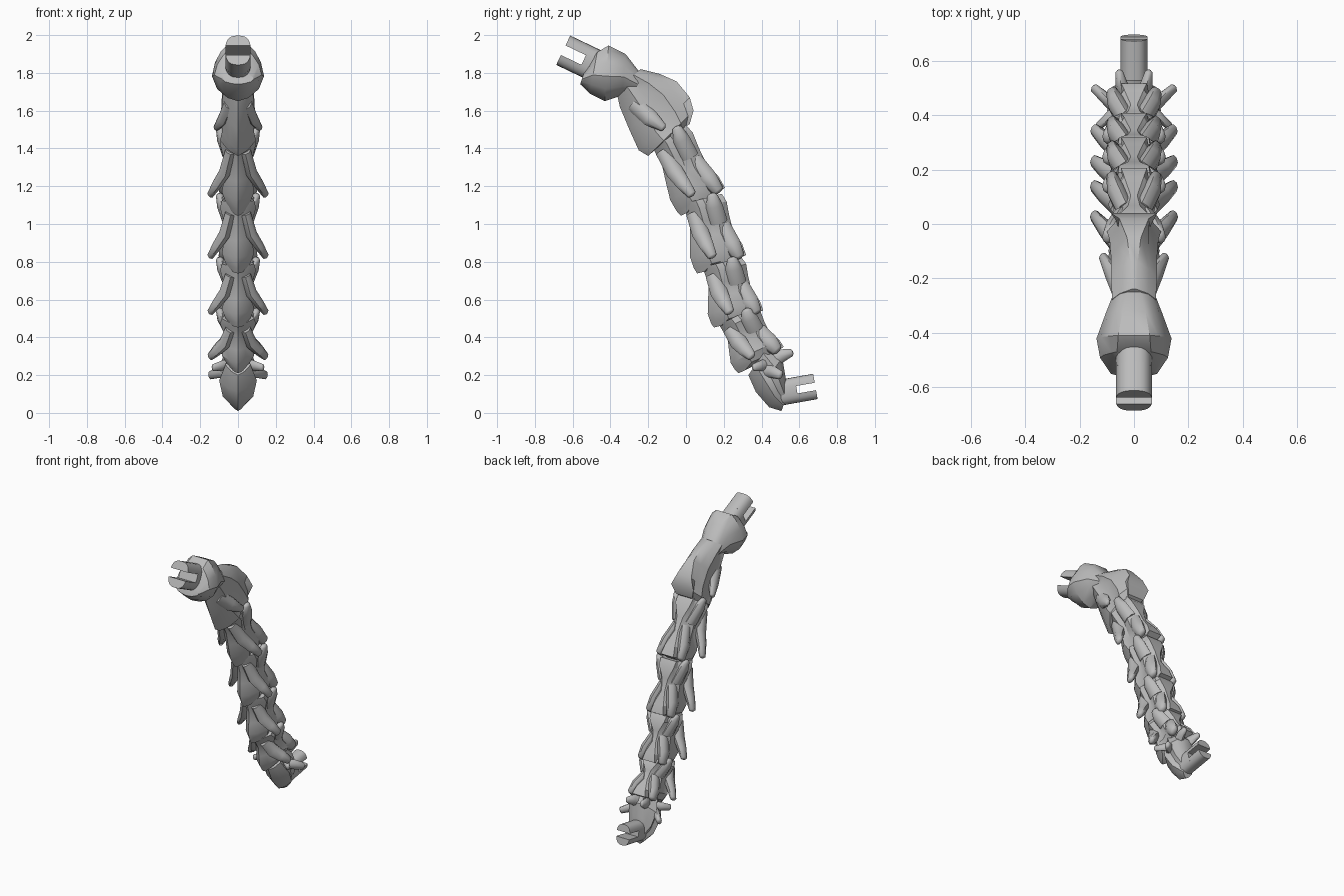
import bpy, bmesh, math
from mathutils import Vector

cube = bpy.data.objects.get("Cube")
if cube:
    bpy.data.objects.remove(cube)

bone = bpy.data.materials.new("bone_grey")
bone.use_nodes = True
GREY = (0.5, 0.5, 0.5, 1)
bone.diffuse_color = GREY
bone.node_tree.nodes["Principled BSDF"].inputs["Base Color"].default_value = GREY

# Half outline of a vertebra: (depth from belly to back, share of half width)
HALF = [(0.12, 0.5), (0.34, 0.95), (0.52, 0.8), (0.72, 1.0), (0.88, 0.65)]
ROUND = [(0.06, 0.4), (0.22, 0.8), (0.45, 1.0), (0.7, 0.88), (0.9, 0.65)]


def loft(name, rings, angle=32):
    """Skin a row of closed rings and cap both ends."""
    bm = bmesh.new()
    rows = [[bm.verts.new(p) for p in ring] for ring in rings]
    n = len(rows[0])
    for a, b in zip(rows, rows[1:]):
        for i in range(n):
            j = (i + 1) % n
            bm.faces.new((a[i], a[j], b[j], b[i]))
    bm.faces.new(rows[0])
    bm.faces.new(rows[-1])
    bmesh.ops.recalc_face_normals(bm, faces=bm.faces)
    mesh = bpy.data.meshes.new(name)
    bm.to_mesh(mesh)
    bm.free()
    mesh.materials.append(bone)
    mesh.polygons.foreach_set("use_smooth", [True] * len(mesh.polygons))
    mesh.set_sharp_from_angle(angle=math.radians(angle))
    obj = bpy.data.objects.new(name, mesh)
    bpy.context.collection.objects.link(obj)


def section(belly, back, width, crest, half):
    """Mirrored cross-section with a belly ridge and a crest of given width."""
    pts = [(t, k * width) for t, k in half] + [(1.0, crest * width)]
    right = [belly.lerp(back, t) + Vector((w, 0, 0)) for t, w in pts]
    left = [Vector((-p.x, p.y, p.z)) for p in reversed(right)]
    return [belly] + right + left


def body(name, stations, half=HALF):
    loft(name, [section(Vector((0, *v)), Vector((0, *d)), w, c, half)
                for v, d, w, c in stations])


def process(name, path, radii):
    """Tapered bony arm growing out of the body, made on both sides."""
    for side, label in ((1, "left"), (-1, "right")):
        pts = [Vector((p[0] * side, p[1], p[2])) for p in path]
        rings = []
        for i, (p, r) in enumerate(zip(pts, radii)):
            along = (pts[min(i + 1, len(pts) - 1)] - pts[max(i - 1, 0)]).normalized()
            u = along.cross(Vector((1, 0, 0))).normalized()
            v = along.cross(u)
            rings.append([p + u * r * math.cos(k * math.pi / 4)
                          + v * r * 0.7 * math.sin(k * math.pi / 4) for k in range(8)])
        tip = pts[-1] + (pts[-1] - pts[-2]).normalized() * radii[-1] * 0.6
        rings.append([tip.lerp(q, 0.5) for q in rings[-1]])
        loft(name + "_" + label, rings, 55)


def fork(name, root, tip, rx, rz, slot, gap):
    """Blunt oval peg whose end is slit into an upper and a lower prong."""
    root, tip = Vector((0, *root)), Vector((0, *tip))
    along = (tip - root).normalized()
    up = along.cross(Vector((1, 0, 0)))
    up = up if up.z > 0 else -up
    split = tip - along * slot

    def blunt(t):
        return math.copysign(abs(t) ** 0.75, t)

    def arc(c, start, end, steps):
        return [c + Vector((rx * blunt(math.cos(a)), 0, 0)) + up * rz * blunt(math.sin(a))
                for a in (start + (end - start) * k / steps for k in range(steps + 1))]
    loft(name + "_peg", [arc(c, 0, math.tau, 24)[:-1] for c in (root, split)])
    cut = math.asin((gap / rz) ** (1 / 0.75))
    for label, turn in (("upper", 0), ("lower", math.pi)):
        loft(name + "_prong_" + label,
             [arc(c, cut + turn, math.pi - cut + turn, 12) for c in (split, tip)])


# Slotted pegs at both ends
fork("head_end", (-0.42, 1.81), (-0.65, 1.92), 0.067, 0.086, 0.12, 0.028)
fork("tail_end", (0.46, 0.1), (0.685, 0.14), 0.05, 0.068, 0.1, 0.02)

# First vertebra: rounded block
body("first_vertebra", [
    ((-0.56, 1.74), (-0.54, 1.8), 0.085, 0.6),
    ((-0.51, 1.69), (-0.47, 1.91), 0.125, 0.5),
    ((-0.43, 1.65), (-0.41, 1.945), 0.138, 0.42),
    ((-0.34, 1.68), (-0.32, 1.9), 0.105, 0.4),
    ((-0.27, 1.7), (-0.235, 1.79), 0.075, 0.3)], ROUND)

# Second vertebra: tall crest that broadens to the rear
body("second_vertebra", [
    ((-0.37, 1.71), (-0.24, 1.82), 0.08, 0.12),
    ((-0.35, 1.62), (-0.14, 1.795), 0.085, 0.16),
    ((-0.3, 1.5), (-0.05, 1.755), 0.085, 0.3),
    ((-0.25, 1.39), (0.02, 1.67), 0.09, 0.6),
    ((-0.2, 1.36), (0.04, 1.6), 0.1, 0.85),
    ((-0.15, 1.41), (0.02, 1.53), 0.075, 0.8)])
process("second_wing", [(0.04, -0.27, 1.64), (0.075, -0.19, 1.56), (0.115, -0.12, 1.51)],
        (0.05, 0.045, 0.022))

# Middle vertebrae: one shape (along, belly, back, width, crest) set on each axis
SHAPE = [(-0.03, -0.115, 0.1, 0.09, 0.65), (0.1, -0.11, 0.115, 0.1, 0.55),
         (0.32, -0.105, 0.11, 0.078, 0.28),
         (0.55, -0.125, 0.11, 0.074, 0.16), (0.8, -0.145, 0.14, 0.09, 0.4),
         (0.97, -0.14, 0.145, 0.068, 0.7), (1.06, -0.13, -0.02, 0.03, 0.5)]
MIDDLE = [("third", (-0.085, 1.47), (0.08, 1.12)),
          ("fourth", (0.095, 1.125), (0.18, 0.79)),
          ("fifth", (0.2, 0.79), (0.27, 0.5)),
          ("sixth", (0.28, 0.51), (0.39, 0.28))]
for name, top, bottom in MIDDLE:
    top, axis = Vector(top), Vector(bottom) - Vector(top)
    rear = Vector((-axis.y, axis.x)).normalized()

    def at(s, v):
        return tuple(top + axis * s + rear * v)

    def arm(*pts):
        return [(x, *at(s, v)) for x, s, v in pts]
    body(name + "_vertebra", [(at(s, b), at(s, d), w, c) for s, b, d, w, c in SHAPE])
    process(name + "_wing", arm((0.04, 0.15, -0.07), (0.068, 0.48, -0.06),
                                (0.11, 0.68, -0.045), (0.146, 0.86, -0.03)),
            (0.04, 0.046, 0.038, 0.026))
    process(name + "_front_joint", arm((0.045, 0.38, 0.045), (0.08, 0.12, 0.045), (0.1, -0.05, 0.05)),
            (0.05, 0.045, 0.026))
    process(name + "_rear_joint", arm((0.03, 0.45, 0.06), (0.064, 0.75, 0.085), (0.08, 0.97, 0.105)),
            (0.045, 0.048, 0.033))

# Last vertebra: short pointed keel
body("last_vertebra", [
    ((0.33, 0.2), (0.44, 0.36), 0.07, 0.5),
    ((0.37, 0.11), (0.51, 0.29), 0.105, 0.3),
    ((0.44, 0.03), (0.525, 0.2), 0.085, 0.4),
    ((0.505, 0.01), (0.54, 0.1), 0.035, 0.5)])
process("last_wing", [(0.03, 0.4, 0.22), (0.09, 0.45, 0.22), (0.146, 0.5, 0.2)],
        (0.04, 0.034, 0.024))
process("last_front_joint", [(0.03, 0.44, 0.26), (0.085, 0.4, 0.25), (0.13, 0.36, 0.24)],
        (0.035, 0.028, 0.02))
process("last_rear_joint", [(0.02, 0.45, 0.27), (0.045, 0.51, 0.305), (0.055, 0.56, 0.32)],
        (0.045, 0.034, 0.02))
